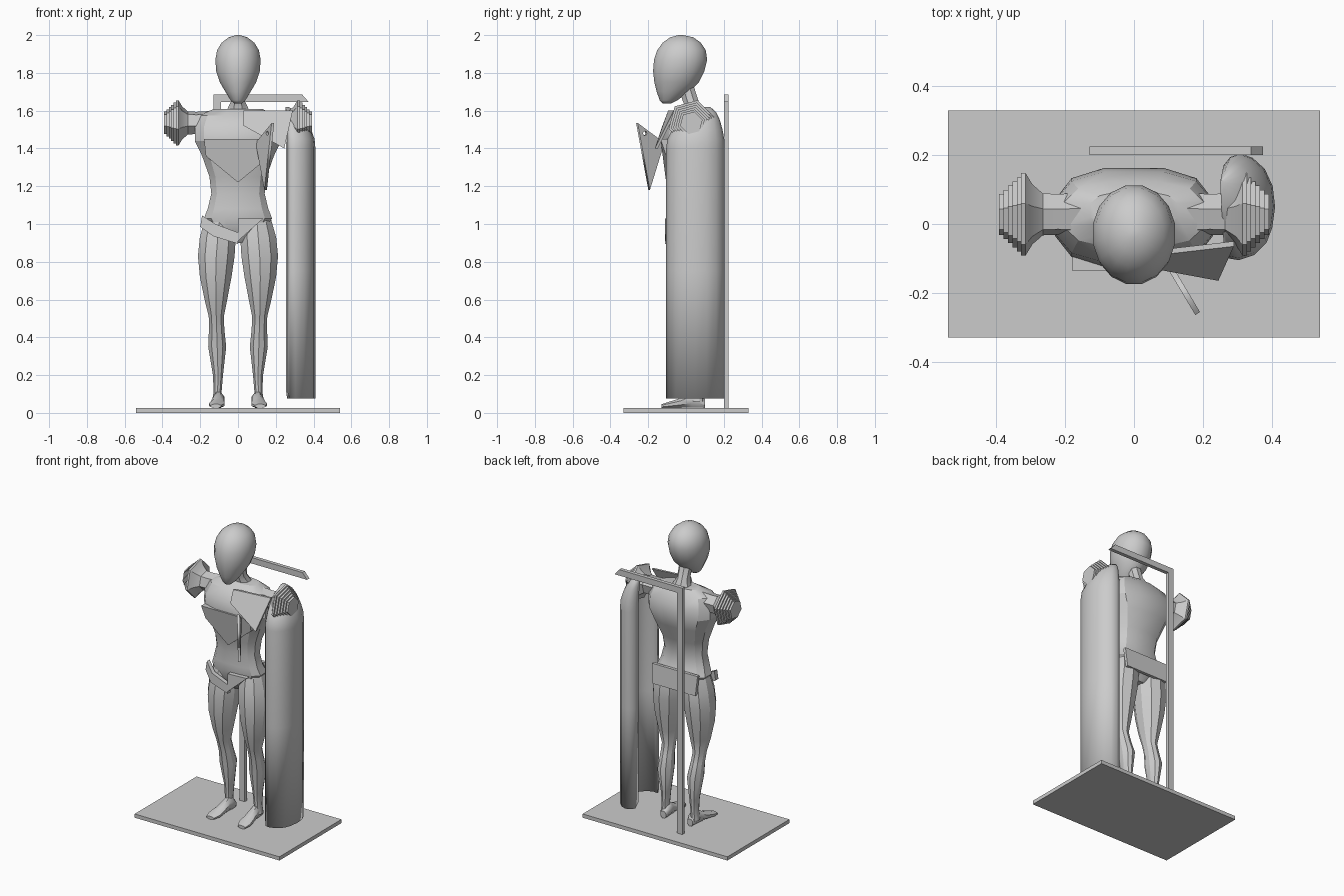
import bpy, bmesh, math
from mathutils import Vector, Matrix

if "Cube" in bpy.data.objects:
    bpy.data.objects.remove(bpy.data.objects["Cube"])

grey = bpy.data.materials.new("plain grey")
grey.diffuse_color = (0.6, 0.6, 0.6, 1)
grey.use_nodes = True
grey.node_tree.nodes["Principled BSDF"].inputs["Base Color"].default_value = grey.diffuse_color


def finish(name, bm, smooth=None):
    bmesh.ops.recalc_face_normals(bm, faces=bm.faces)
    me = bpy.data.meshes.new(name)
    bm.to_mesh(me)
    bm.free()
    ob = bpy.data.objects.new(name, me)
    bpy.context.collection.objects.link(ob)
    me.materials.append(grey)
    if smooth:
        bpy.ops.object.select_all(action='DESELECT')
        ob.select_set(True)
        bpy.context.view_layer.objects.active = ob
        bpy.ops.object.shade_smooth_by_angle(angle=math.radians(smooth))
    return ob


def box(name, lo, hi):
    bm = bmesh.new()
    bmesh.ops.create_cube(bm, size=1)
    for v in bm.verts:
        v.co = [lo[i] + (v.co[i] + 0.5) * (hi[i] - lo[i]) for i in range(3)]
    return finish(name, bm)


def skin(bm, rings):
    """Join closed rings of points and cap both ends."""
    rows = [[bm.verts.new(p) for p in r] for r in rings]
    n = len(rows[0])
    for a, b in zip(rows, rows[1:]):
        for i in range(n):
            j = (i + 1) % n
            bm.faces.new((a[i], a[j], b[j], b[i]))
    bm.faces.new(rows[0])
    bm.faces.new(rows[-1])


def ring(c, ra, rb, n, axis='z', power=1.0, turn=0.0):
    """Oval ring around c; power below 1 makes it boxier."""
    pts = []
    for i in range(n):
        t = 2 * math.pi * (i + 0.5) / n + turn
        a, b = math.cos(t), math.sin(t)
        a = math.copysign(abs(a) ** power, a) * ra
        b = math.copysign(abs(b) ** power, b) * rb
        off = {'z': (a, b, 0), 'x': (0, a, b), 'y': (a, 0, b)}[axis]
        pts.append(Vector(c) + Vector(off))
    return pts


def loft(name, rings, smooth=None):
    bm = bmesh.new()
    skin(bm, rings)
    return finish(name, bm, smooth)


def plate(name, pts, depth):
    """Thin slab: outline pushed back along y."""
    return loft(name, [pts, [(x, y + depth, z) for x, y, z in pts]])


# Base and display stand
box("base", (-0.54, -0.33, 0), (0.54, 0.33, 0.025))
box("stand_post", (-0.13, 0.2, 0.025), (-0.09, 0.225, 1.65))
plate("stand_bar", [(-0.13, 0.2, 1.645), (0.375, 0.2, 1.645),
                    (0.34, 0.2, 1.685), (-0.13, 0.2, 1.685)], 0.025)

# Head: z, half width, front y, back y
head = [(1.638, .02, -.125, -.08), (1.655, .04, -.14, -.045), (1.70, .068, -.157, 0.02),
        (1.75, .098, -.17, .07), (1.81, .118, -.177, .1), (1.87, .122, -.172, .115),
        (1.92, .113, -.155, .107), (1.96, .088, -.125, .08), (1.988, .05, -.085, .04),
        (2.0, .012, -.04, -.015)]
loft("head", [ring((0, (f + b) / 2, z), w, (b - f) / 2, 16) for z, w, f, b in head], 50)

# Neck
neck = [(1.54, .085, .05, .06), (1.61, .06, .045, .05), (1.65, .04, .025, .045), (1.76, .042, -.01, .045)]
loft("neck", [ring((0, y, z), a, b, 8) for z, a, y, b in neck], 35)

# Torso: z, half width, front y, back y
torso = [(0.90, .04, -.03, .07), (0.95, .13, -.065, .11), (1.03, .185, -.08, .115),
         (1.08, .165, -.08, .09), (1.16, .145, -.075, .08), (1.25, .155, -.09, .1),
         (1.36, .195, -.12, .15), (1.44, .235, -.13, .167), (1.51, .235, -.115, .155),
         (1.575, .21, -.07, .125), (1.61, .13, -.015, .095)]
loft("torso", [ring((0, (f + b) / 2, z), w, (b - f) / 2, 12, power=0.75)
               for z, w, f, b in torso], 25)

# Chest plate pointing down to the waist
plate("chest_plate", [(-.17, -.105, 1.36), (0, -.105, 1.22), (.17, -.105, 1.36),
                      (.18, -.135, 1.45), (-.18, -.135, 1.45)], 0.05)
# Asymmetric collar plate
plate("collar_plate", [(.03, -.095, 1.60), (.03, -.125, 1.52), (.245, -.165, 1.40),
                       (.29, -.065, 1.60)], 0.015)

# Legs: z, centre x, half width, centre y, half depth
leg = [(.06, .11, .03, .06, .035), (.11, .108, .022, .06, .032), (.2, .106, .028, .06, .04),
       (.35, .11, .05, .055, .062), (.44, .113, .043, .035, .052), (.51, .115, .042, .015, .052),
       (.60, .117, .063, .01, .075), (.72, .118, .088, .01, .098), (.83, .115, .102, .015, .108),
       (.93, .107, .1, .02, .105), (1.02, .1, .08, .02, .08)]
# Feet: y, centre x, half width, height
foot = [(.1, .1, .022, .05), (.07, .1, .032, .085), (.03, .103, .03, .09),
        (-.03, .108, .038, .055), (-.09, .113, .044, .035), (-.13, .117, .03, .022)]
# Arm stubs: x, radius
arm = [(.05, .06), (.14, .066), (.22, .061), (.265, .063), (.295, .09), (.315, .124)]
STEPS = 6
for side, s in (("left", -1), ("right", 1)):
    loft(side + "_leg", [ring((s * x, y, z), a, b, 10) for z, x, a, y, b in leg], 28)
    loft(side + "_foot", [ring((s * x, y, .025 + h / 2), w, h / 2, 8, 'y')
                          for y, x, w, h in foot], 40)
    loft(side + "_arm", [ring((s * x, .028, 1.535), r, r, 6, 'x', turn=math.radians(-15))
                         for x, r in arm], 20)
    # Stepped hexagonal arm end
    steps = []
    for i in range(STEPS):
        r = .124 - i * .0125
        for k in (0, 1):
            steps.append(ring((s * (.315 + .0128 * (i + k)), .028, 1.535), r, r, 6, 'x',
                              turn=math.radians(-15)))
    loft(side + "_arm_steps", steps)

# Belt pieces
plate("belt_strip", [(-.20, -.06, .985), (-.19, -.06, 1.045), (-.12, -.105, 1.0),
                     (0, -.11, .955), (0, -.11, .895), (-.13, -.105, .935)], 0.03)
plate("belt_flap", [(0, -.11, 1.03), (0, -.11, .91), (.135, -.1, 1.03)], 0.03)
plate("back_belt", [(-.16, .11, .93), (.16, .11, .93), (.17, .1, 1.06), (-.17, .1, 1.06)], 0.02)

# Cape over the right shoulder: open outline, shrinking to a dome
outline = [(.262, -.085), (.275, -.1), (.305, -.105), (.35, -.09), (.385, -.055), (.402, -.01),
           (.41, .05), (.403, .11), (.38, .16), (.345, .192), (.31, .205), (.28, .195),
           (.26, .17), (.255, .14)]
rows = [(.075, 1), (.75, 1), (1.4, 1), (1.45, .97), (1.5, .86), (1.55, .7), (1.59, .48), (1.62, .1)]
bm = bmesh.new()
grid = [[bm.verts.new((.25 + (x - .25) * f, .12 + (y - .12) * f, z)) for x, y in outline]
        for z, f in rows]
for a, b in zip(grid, grid[1:]):
    for i in range(len(outline) - 1):
        bm.faces.new((a[i], a[i + 1], b[i + 1], b[i]))
bm.faces.new(grid[-1])
for i in (0, -1):  # rounded lower corners of the open edge
    grid[0][i].co.z = .11
cape = finish("cape", bm, 50)
mod = cape.modifiers.new("thickness", 'SOLIDIFY')
mod.thickness = 0.01
mod.offset = -1

# Triangular shard with a small hole, standing out from the chest
a, b, c = Vector((.185, -.26, 1.535)), Vector((.10, -.118, 1.43)), Vector((.155, -.19, 1.18))
u = Vector((a.x - b.x, a.y - b.y, 0)).normalized()
w = Vector((0, 0, 1))
curve = bpy.data.curves.new("shard", 'CURVE')
curve.dimensions = '2D'
curve.fill_mode = 'BOTH'
curve.extrude = 0.008
tri = [((p - a).dot(u), (p - a).z) for p in (a, b, c)]
hole = [(-.045 + .012 * math.cos(t * math.pi / 4), -.055 + .012 * math.sin(t * math.pi / 4))
        for t in range(8)]
for pts in (tri, hole):
    sp = curve.splines.new('POLY')
    sp.points.add(len(pts) - 1)
    for p, (x, y) in zip(sp.points, pts):
        p.co = (x, y, 0, 1)
    sp.use_cyclic_u = True
curve.materials.append(grey)
shard = bpy.data.objects.new("shard", curve)
shard.matrix_world = Matrix.Translation(a) @ Matrix((u, w, u.cross(w))).transposed().to_4x4()
bpy.context.collection.objects.link(shard)
